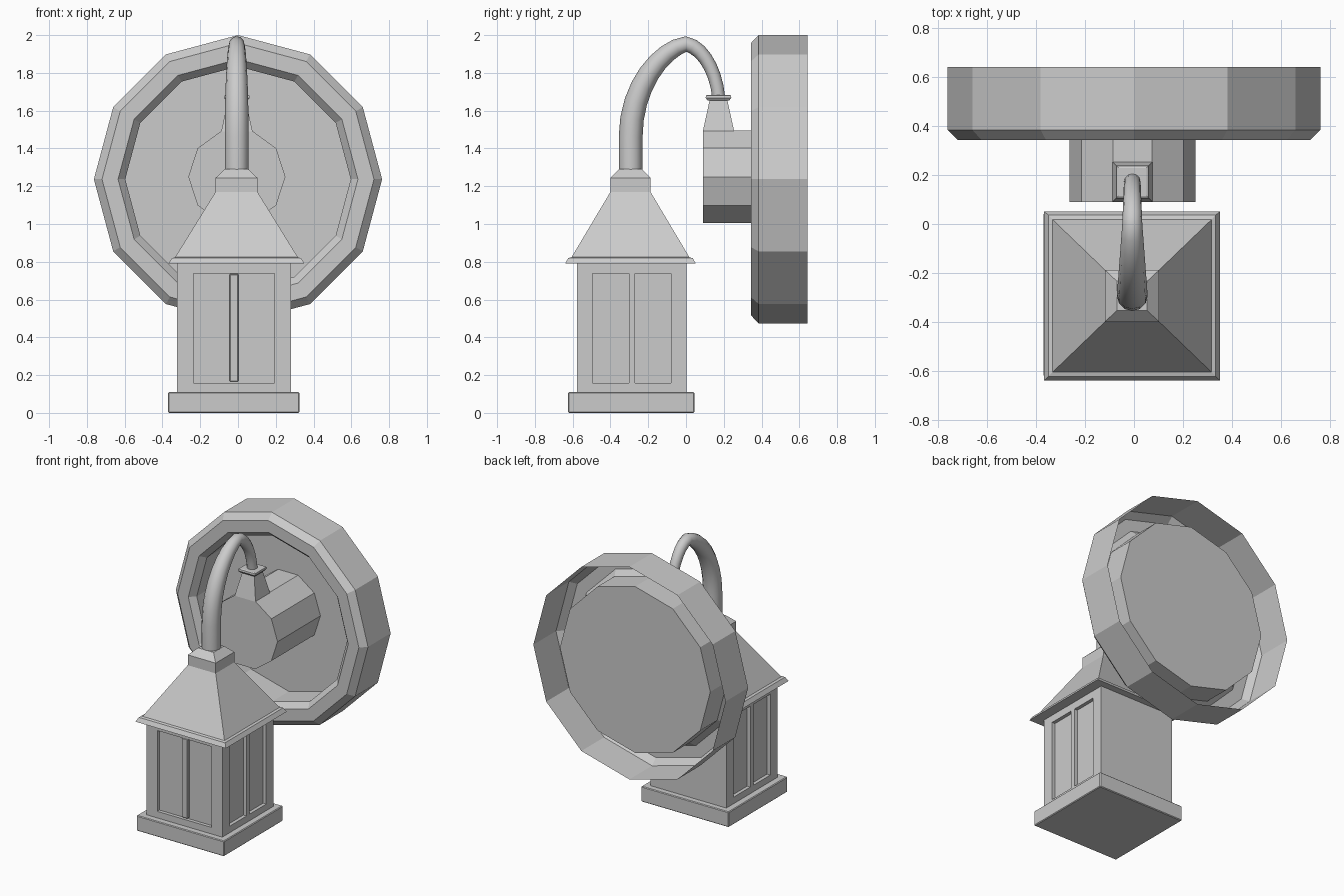
import bpy, bmesh
from math import sin, cos, pi
from mathutils import Vector
from mathutils.geometry import interpolate_bezier

if "Cube" in bpy.data.objects:
    bpy.data.objects.remove(bpy.data.objects["Cube"])


def loft(name, rings, cap_start=True, cap_end=True):
    """Skin a list of equal-sized point rings into one flat-shaded mesh."""
    bm = bmesh.new()
    vs = [[bm.verts.new(p) for p in ring] for ring in rings]
    n = len(rings[0])
    for a, b in zip(vs, vs[1:]):
        for i in range(n):
            j = (i + 1) % n
            bm.faces.new((a[i], a[j], b[j], b[i]))
    if cap_start:
        bm.faces.new(vs[0])
    if cap_end:
        bm.faces.new(vs[-1])
    bmesh.ops.recalc_face_normals(bm, faces=bm.faces)
    me = bpy.data.meshes.new(name)
    bm.to_mesh(me)
    bm.free()
    ob = bpy.data.objects.new(name, me)
    bpy.context.collection.objects.link(ob)
    return ob


def disc_ring(sides, r, y, z, start, x=0):
    return [(x + r * cos(start + 2 * pi * i / sides), y,
             z + r * sin(start + 2 * pi * i / sides)) for i in range(sides)]


def rect_ring(cx, cy, hx, hy, z):
    return [(cx - hx, cy - hy, z), (cx + hx, cy - hy, z),
            (cx + hx, cy + hy, z), (cx - hx, cy + hy, z)]


def box(name, x0, x1, y0, y1, z0, z1):
    cx, cy, hx, hy = (x0 + x1) / 2, (y0 + y1) / 2, (x1 - x0) / 2, (y1 - y0) / 2
    return loft(name, [rect_ring(cx, cy, hx, hy, z) for z in (z0, z1)])


def apply_all(ob):
    bpy.ops.object.select_all(action='DESELECT')
    ob.select_set(True)
    bpy.context.view_layer.objects.active = ob
    bpy.ops.object.convert(target='MESH')


def bevel(ob, width):
    m = ob.modifiers.new("bevel", 'BEVEL')
    m.width = width
    m.segments = 1
    apply_all(ob)


# Wall plate: hollow twelve-sided dish, open at the back
PANEL_Y = .577
profile = [(.763, .642), (.763, .385), (.72, .343), (.635, .343),
           (.597, .385), (.597, PANEL_Y)]
loft("wall_plate", [disc_ring(12, r, y, 1.237, pi / 2) for r, y in profile],
     cap_start=False)

# Ten-sided mounting boss
loft("mounting_boss", [disc_ring(10, .257, y, 1.25, 0, -.006) for y in (.09, PANEL_Y)],
     cap_end=False)

# Tapered socket on the boss, with its collar
loft("arm_socket", [rect_ring(-.006, .172, h, h, z) for h, z in
                    ((.083, 1.49), (.046, 1.66))])
loft("socket_collar", [rect_ring(-.006, .172, h, h, z) for h, z in
                       ((.058, 1.655), (.068, 1.668), (.066, 1.68), (.058, 1.684))])

# Curved arm: two bezier spans over the top, tapering towards the wall
left = interpolate_bezier((0, -.293, 1.46), (0, -.293, 1.73), (0, -.13, 1.925), (0, 0, 1.953), 9)
right = interpolate_bezier((0, 0, 1.953), (0, .09, 1.935), (0, .16, 1.81), (0, .173, 1.67), 8)
path = [Vector((0, -.293, 1.27))] + left + right[1:]
rings = []
for i, p in enumerate(path):
    t = (path[min(i + 1, len(path) - 1)] - path[max(i - 1, 0)]).normalized()
    nrm = Vector((0, -t.z, t.y))
    k = max(0, min(1, (p.y + .293) / .293))
    r = .063 - .022 * k if p.y < 0 else .041 - .04 * p.y
    rings.append([Vector((-.007, p.y, p.z)) + r * (cos(a) * nrm + Vector((sin(a), 0, 0)))
                  for a in (2 * pi * j / 12 for j in range(12))])
arm = loft("curved_arm", rings)
apply_all(arm)
bpy.ops.object.shade_smooth_by_angle(angle=pi / 4)

# Lantern roof: flared eave with lip, hip roof, neck and chamfered cap
roof = [(.36, .79, .346), (.342, .819, .33), (.325, .824, .312),
        (.111, 1.17, .106), (.111, 1.244, .106), (.062, 1.29, .06)]
loft("lantern_roof", [rect_ring(-.008, -.294, hx, hy, z) for hx, z, hy in roof])

# Lantern body with recessed windows on the front and both sides
X0, X1, Y0, Y1 = -.322, .28, -.578, .002
D = .025
body = box("lantern_body", X0, X1, Y0, Y1, .10, .80)
cutters = [box("cut_front", -.236, .193, Y0 - .1, Y0 + D, .157, .737)]
for y0, y1 in ((-.496, -.303), (-.269, -.08)):
    cutters.append(box("cut_left", X0 - .1, X0 + D, y0, y1, .157, .737))
    cutters.append(box("cut_right", X1 - D, X1 + .1, y0, y1, .157, .737))
for c in cutters:
    m = body.modifiers.new("window", 'BOOLEAN')
    m.operation = 'DIFFERENCE'
    m.solver = 'EXACT'
    m.object = c
apply_all(body)
for c in cutters:
    bpy.data.objects.remove(c)

# Front window bar
bar = box("front_window_bar", -.045, .002, Y0 + .003, Y0 + D + .005, .165, .735)
bevel(bar, .004)

# Base slab with softened edges
base = box("lantern_base", -.37, .325, -.624, .045, 0, .11)
bevel(base, .005)
